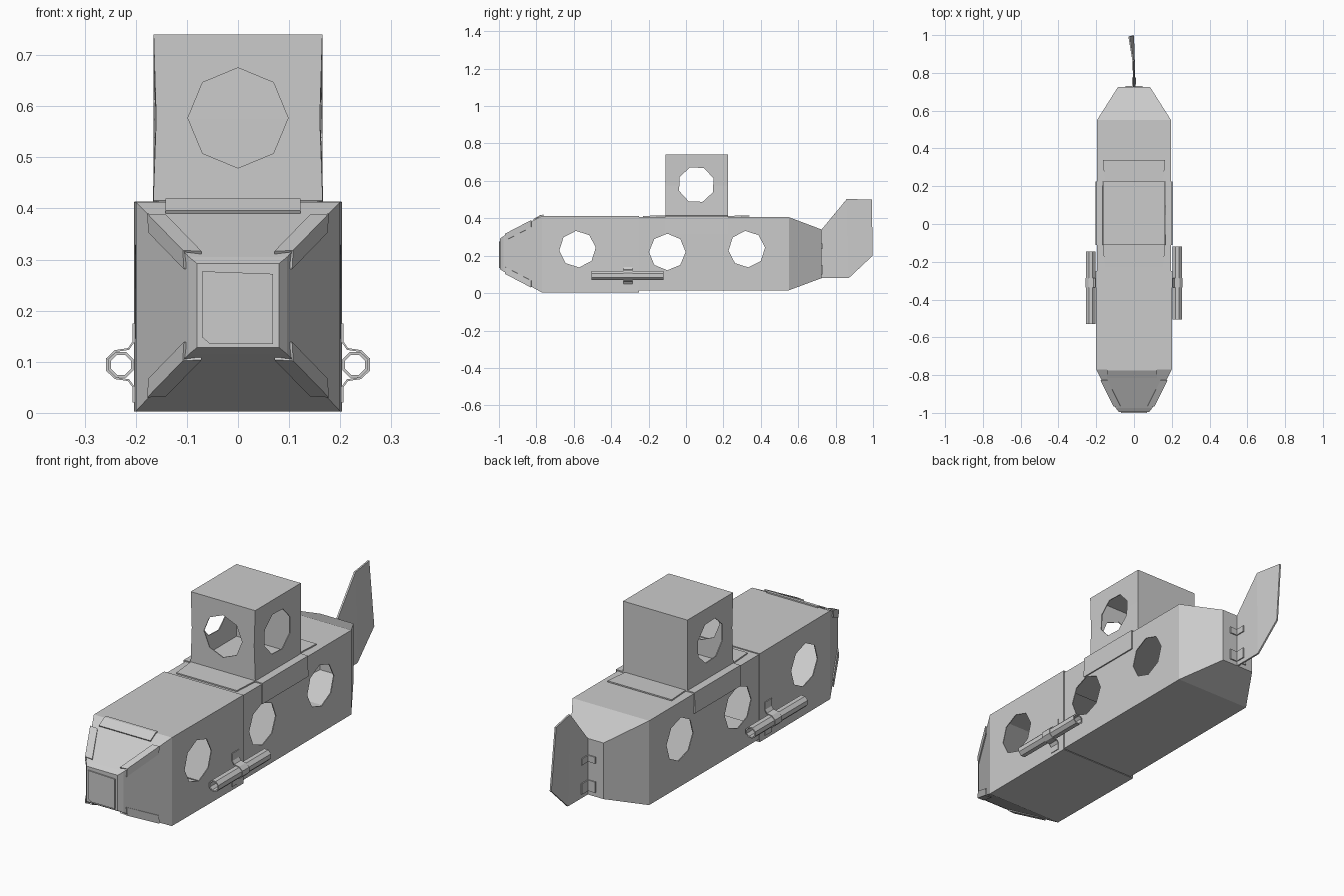
import bpy, bmesh, math
from mathutils import Vector, Matrix

cube = bpy.data.objects.get("Cube")
if cube:
    bpy.data.objects.remove(cube, do_unlink=True)

card = bpy.data.materials.new("plain grey card")
card.use_nodes = True
card.diffuse_color = (0.6, 0.6, 0.6, 1)
card.node_tree.nodes["Principled BSDF"].inputs["Base Color"].default_value = (0.6, 0.6, 0.6, 1)


def sheet(name, verts, faces, thick=0.006, offset=0.0):
    """Folded sheet of card with real thickness."""
    mesh = bpy.data.meshes.new(name)
    mesh.from_pydata([tuple(v) for v in verts], [], faces)
    bm = bmesh.new()
    bm.from_mesh(mesh)
    bmesh.ops.recalc_face_normals(bm, faces=bm.faces)
    bm.to_mesh(mesh)
    bm.free()
    mesh.materials.append(card)
    obj = bpy.data.objects.new(name, mesh)
    bpy.context.collection.objects.link(obj)
    mod = obj.modifiers.new("thickness", 'SOLIDIFY')
    mod.thickness = thick
    mod.offset = offset
    return obj


def loft(name, rings, cap_start=False, cap_end=False):
    """Skin between rings with the same number of points."""
    n = len(rings[0])
    verts = [v for ring in rings for v in ring]
    faces = [(r * n + i, r * n + (i + 1) % n, (r + 1) * n + (i + 1) % n, (r + 1) * n + i)
             for r in range(len(rings) - 1) for i in range(n)]
    if cap_start:
        faces.append(tuple(range(n)))
    if cap_end:
        faces.append(tuple(range(len(verts) - n, len(verts))))
    return sheet(name, verts, faces, offset=-1)


def ribbon(name, start, end, thick=0.006):
    """Strip of card between two matching paths."""
    n = len(start)
    faces = [(i, i + 1, n + i + 1, n + i) for i in range(n - 1)]
    return sheet(name, list(start) + list(end), faces, thick)


def hull_ring(y, half, low, high):
    return [(-half, y, low), (half, y, low), (half, y, high), (-half, y, high)]


def cut_holes(obj, holes):
    """Cut octagonal portholes: centre, axis rotation, depth, turn."""
    for centre, rot, depth, turn in holes:
        bm = bmesh.new()
        bmesh.ops.create_cone(bm, cap_ends=True, segments=8, radius1=0.098, radius2=0.098,
                              depth=depth, matrix=Matrix.Translation(centre) @ rot
                              @ Matrix.Rotation(math.radians(turn), 4, 'Z'))
        mesh = bpy.data.meshes.new("porthole_cutter")
        bm.to_mesh(mesh)
        bm.free()
        cutter = bpy.data.objects.new("porthole_cutter", mesh)
        cutter.hide_render = True
        bpy.context.collection.objects.link(cutter)
        mod = obj.modifiers.new("porthole", 'BOOLEAN')
        mod.operation = 'DIFFERENCE'
        mod.solver = 'EXACT'
        mod.object = cutter
        bpy.context.view_layer.update()
        # bake the cut so the cutter can go
        graph = bpy.context.evaluated_depsgraph_get()
        baked = bpy.data.meshes.new_from_object(obj.evaluated_get(graph))
        obj.modifiers.clear()
        obj.data = baked
        bpy.data.objects.remove(cutter, do_unlink=True)


ACROSS = Matrix.Rotation(math.pi / 2, 4, 'Y')
ALONG = Matrix.Rotation(math.pi / 2, 4, 'X')

# front hull sleeve with tapered nose and blunt tip
front_hull = loft("front_hull", [
    hull_ring(-0.995, 0.08, 0.128, 0.292), hull_ring(-0.975, 0.096, 0.115, 0.305),
    hull_ring(-0.77, 0.2, 0.003, 0.413), hull_ring(-0.25, 0.203, 0.003, 0.413)],
    cap_start=True)
cut_holes(front_hull, [((0, -0.58, 0.235), ACROSS, 1, 5)])

# rear hull with tapered stern
rear_hull = loft("rear_hull", [
    hull_ring(-0.36, 0.196, 0.013, 0.406), hull_ring(0.55, 0.196, 0.015, 0.406),
    hull_ring(0.725, 0.085, 0.08, 0.34)], cap_end=True)
cut_holes(rear_hull, [((0, -0.1, 0.22), ACROSS, 1, 0), ((0, 0.325, 0.235), ACROSS, 1, 5)])


# tower, slightly pinched at mid height, closed at the back
def tower_ring(z, front, back):
    return [(-front, -0.11, z), (front, -0.11, z), (back, 0.225, z), (-back, 0.225, z)]


tower = loft("tower", [tower_ring(0.408, 0.166, 0.166), tower_ring(0.575, 0.16, 0.165),
                       tower_ring(0.74, 0.165, 0.165)], cap_end=True)
cut_holes(tower, [((0, 0.055, 0.58), ACROSS, 1, 20), ((0, -0.11, 0.577), ALONG, 0.12, 0)])

# glue flaps around the tower foot
for name, y0, y1 in (("tower_front_flap", -0.23, -0.11), ("tower_back_flap", 0.225, 0.34)):
    ribbon(name, [(-0.155, y0, 0.41), (-0.165, y1, 0.412)],
           [(0.155, y0, 0.41), (0.165, y1, 0.412)])
for side, s in (("left", 1), ("right", -1)):
    path = [(0.165, 0.411), (0.2, 0.411), (0.2, 0.317)]
    ribbon(side + "_tower_flap", [(s * x, -0.11, z) for x, z in path],
           [(s * x, 0.225, z) for x, z in path])

# nose panel with one clipped corner
sheet("nose_panel", [(x, -0.997, z) for x, z in
                     ((-0.07, 0.148), (-0.055, 0.135), (0.068, 0.135),
                      (0.068, 0.272), (-0.07, 0.277))], [(0, 1, 2, 3, 4)])

# folded strips over the four nose ridges
for sx, side in ((1, "left"), (-1, "right")):
    for sz, level in ((1, "upper"), (-1, "lower")):
        centre = Vector((0, 0, 0.21))
        inner = centre + Vector((sx * 0.098, -0.975, sz * 0.098))
        outer = centre + Vector((sx * 0.202, -0.77, sz * 0.205))
        ends = []
        for t in (0.05, 0.72):
            p = inner.lerp(outer, t)
            ends.append([p - Vector((sx * 0.032, 0, 0)), p + Vector((sx, 0, sz)) * 0.003,
                         p - Vector((0, 0, sz * 0.032))])
        ribbon(f"{level}_{side}_nose_strip", *ends)

# strip over the nose top edge
edge = [(-0.815, 0.393), (-0.775, 0.416), (-0.762, 0.416)]
ribbon("nose_top_strip", [(-0.142, y, z) for y, z in edge], [(0.122, y, z) for y, z in edge])

# side tubes and the straps holding them
strap = [(0.204, 0.175), (0.204, 0.14), (0.214, 0.125), (0.24, 0.121), (0.256, 0.106),
         (0.256, 0.083), (0.24, 0.068), (0.214, 0.064), (0.204, 0.05), (0.204, 0.02)]
for side, s, y0 in (("left", 1, -0.505), ("right", -1, -0.53)):
    angles = [math.tau * (i + 0.5) / 8 for i in range(8)]
    loft(side + "_tube", [[(s * 0.229 + 0.027 * math.cos(a), y, 0.094 + 0.027 * math.sin(a))
                           for a in angles] for y in (y0, y0 + 0.385)])
    ribbon(side + "_tube_strap", [(s * x, -0.335, z) for x, z in strap],
           [(s * x, -0.285, z) for x, z in strap], 0.004)

# tail fin, bent a little towards its upper tip
sheet("tail_fin", [(0, 0.725, 0.08), (0, 0.725, 0.34), (-0.004, 0.86, 0.503), (0, 0.87, 0.08),
                   (-0.026, 0.993, 0.5), (-0.004, 0.998, 0.2)],
      [(0, 1, 2, 3), (3, 2, 4, 5)], 0.008)

# angled tabs joining fin and stern
for side, s in (("left", 1), ("right", -1)):
    for level, z0, z1 in (("upper", 0.235, 0.265), ("lower", 0.1, 0.15)):
        path = [(0.045, 0.728), (0.007, 0.728), (0.007, 0.775)]
        ribbon(f"{level}_{side}_fin_tab", [(s * x, y, z0) for x, y in path],
               [(s * x, y, z1) for x, y in path])
